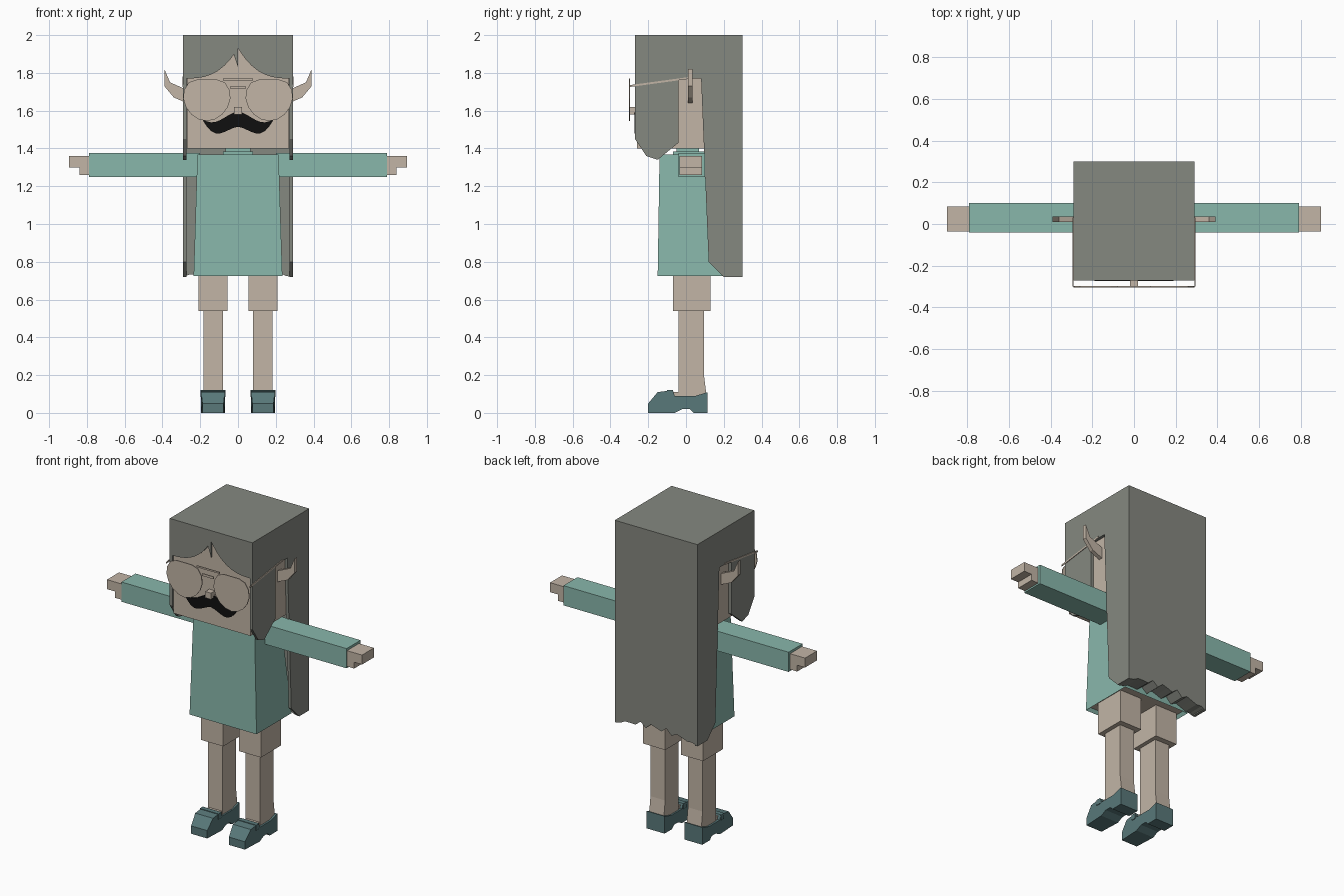
import bpy, bmesh
from math import sin, cos, pi
from mathutils import Vector

cube = bpy.data.objects.get("Cube")
if cube:
    bpy.data.objects.remove(cube, do_unlink=True)


def material(name, red, green, blue):
    mat = bpy.data.materials.new(name)
    mat.use_nodes = True
    mat.diffuse_color = (red, green, blue, 1)
    mat.node_tree.nodes["Principled BSDF"].inputs["Base Color"].default_value = mat.diffuse_color
    return mat


skin = material("warm beige", 0.54, 0.46, 0.38)
hair = material("ash grey", 0.235, 0.246, 0.216)
cloth = material("soft teal", 0.25, 0.475, 0.41)
leather = material("dark teal", 0.1, 0.19, 0.195)
black = material("black", 0.005, 0.005, 0.005)

# Shared landmarks of the figure
half_width = 0.29
front, back = -0.27, 0.3
crown, brow, chin, hem = 2, 1.77, 1.4, 0.72
temple_y = -0.04
nape_y = 0.2
glasses_y = -0.3


def finish(name, bm, *materials):
    bmesh.ops.recalc_face_normals(bm, faces=bm.faces)
    mesh = bpy.data.meshes.new(name)
    bm.to_mesh(mesh)
    bm.free()
    for mat in materials:
        mesh.materials.append(mat)
    obj = bpy.data.objects.new(name, mesh)
    bpy.context.collection.objects.link(obj)
    return obj


def prism(name, outline, axis, start, end, mat):
    """Extrude an outline along x (points are y, z) or along y (points are x, z)."""
    bm = bmesh.new()
    if axis == "x":
        corners = [(start, a, b) for a, b in outline]
        shift = Vector((end - start, 0, 0))
    else:
        corners = [(a, start, b) for a, b in outline]
        shift = Vector((0, end - start, 0))
    face = bm.faces.new([bm.verts.new(corner) for corner in corners])
    extruded = bmesh.ops.extrude_face_region(bm, geom=[face])["geom"]
    moved = [item for item in extruded if isinstance(item, bmesh.types.BMVert)]
    bmesh.ops.translate(bm, vec=shift, verts=moved)
    return finish(name, bm, mat)


def box(name, x, y, z, mat, side=1):
    outline = [(y[0], z[0]), (y[1], z[0]), (y[1], z[1]), (y[0], z[1])]
    return prism(name, outline, "x", side * x[0], side * x[1], mat)


def centred_box(name, width, y, z, mat):
    return box(name, (-width / 2, width / 2), y, z, mat)


def mirrored(outline, side):
    return [(side * a, b) for a, b in outline]


# Head and nose
centred_box("head", 0.54, (front + 0.01, nape_y), (chin, crown - 0.05), skin)
centred_box("nose", 0.04, (glasses_y, front + 0.01), (1.58, 1.62), skin)


# Moustache: a drooping stroke that thins toward raised tips
def whisker(step, edge):
    t = abs(step) / 8
    middle = 1.555 - 0.045 * sin(pi * t ** 1.5)
    return 0.19 * step / 8, middle + edge * 0.04 * (1 - t ** 3)


upper = [whisker(step, 1) for step in range(-8, 9)]
lower = [whisker(step, -1) for step in range(7, -8, -1)]
prism("moustache", upper + lower, "y", front - 0.002, front + 0.007, black)

# Hair: solid crown, fringe rising to a centre parting, ragged back
centred_box("hair_crown", 2 * half_width, (front, back), (crown - 0.06, crown), hair)
top_edge = [(half_width, crown), (-half_width, crown)]
steps = [step / 8 for step in range(-8, 9)]
parting = [(half_width * s, brow + 0.16 * (1 - abs(s)) ** 3) for s in steps]
prism("hair_fringe", top_edge + parting, "y", front, front + 0.02, hair)
prism("hair_lock", [(-0.03, 1.92), (0, 1.94), (0, 1.83)], "y", front, front + 0.02, hair)
ragged = [(half_width * s, hem + 0.04 * (1 - s * s) * (1 + sin(20 * s) / 2)) for s in steps]
prism("hair_back", top_edge + ragged, "y", nape_y, back, hair)

# Bars joining the lenses
glasses_depth = (glasses_y - 0.003, glasses_y + 0.003)
centred_box("glasses_top_bar", 0.16, glasses_depth, (brow - 0.01, brow), skin)
centred_box("glasses_bridge", 0.08, glasses_depth, (1.715, 1.73), skin)

# Outlines shared by left and right parts
curtain = [(front, crown), (back, crown), (back, hem), (nape_y, hem), (0.12, 0.8),
           (0.08, brow), (temple_y, brow), (temple_y, 1.43), (-0.15, 1.34),
           (-0.21, 1.36), (front, 1.45)]
ear = [(0.27, 1.64), (0.34, 1.67), (0.39, 1.73), (0.39, 1.82), (0.36, 1.75), (0.27, 1.71)]
shin = [(temple_y, 0.08), (0.11, 0.08), (0.095, 0.2), (0.095, 0.55), (temple_y, 0.55)]
foot = [(-0.08, 0.08), (0.1, 0.08), (0.02, 0.11), (-0.08, 0.11)]
shoe = [(-0.2, 0), (-0.2, 0.05), (-0.15, 0.11), (-0.07, 0.12), (-0.06, 0.09), (0.05, 0.09),
        (0.115, 0.11), (0.115, 0), (0.04, 0), (0.02, 0.02), (-0.02, 0.02), (-0.06, 0)]
arm_rod = [(half_width, 0)]

# Aviator lens: an oval, flat along the top and narrower below
lens = []
for step in range(16):
    angle = step * pi / 8
    reach = 0.125 * cos(angle) * (1 + 0.1 * sin(angle))
    lens.append((0.165 + reach, min(1.665 + 0.12 * sin(angle), brow - 0.005)))

for side, tag in ((1, "left"), (-1, "right")):
    # Side hair, glasses and pointed ear
    outer = side * half_width
    prism("hair_curtain_" + tag, curtain, "x", outer - side * 0.018, outer, hair)
    prism("lens_" + tag, mirrored(lens, side), "y", *glasses_depth, skin)
    arm = [(glasses_y, 1.725), (glasses_y, 1.735), (0.03, 1.78), (0.03, brow)]
    prism("glasses_arm_" + tag, arm, "x", outer, outer + side * 0.004, skin)
    prism("ear_" + tag, mirrored(ear, side), "y", 0.01, 0.035, skin)

    # Sleeve and mitten hand
    hand_depth = (-0.035, 0.085)
    box("sleeve_" + tag, (0.2, 0.79), (temple_y, 0.1), (1.25, 1.375), cloth, side)
    box("hand_" + tag, (0.78, 0.895), hand_depth, (1.3, 1.36), skin, side)
    box("lower_palm_" + tag, (0.78, 0.84), hand_depth, (1.26, 1.3), skin, side)

    # Leg
    box("thigh_" + tag, (0.055, 0.21), (-0.07, 0.13), (0.54, 0.76), skin, side)
    prism("shin_" + tag, shin, "x", side * 0.08, side * 0.183, skin)
    prism("foot_" + tag, foot, "x", side * 0.085, side * 0.178, skin)

    # Shoe with a slightly narrowed toe and a band across it
    shoe_obj = prism("shoe_" + tag, shoe, "x", side * 0.07, side * 0.195, leather)
    middle = side * 0.13
    for vert in shoe_obj.data.vertices:
        if vert.co.y < -0.18:
            vert.co.x = middle + (vert.co.x - middle) * 0.9
    box("shoe_band_" + tag, (0.067, 0.198), (-0.1, -0.07), (0.085, 0.12), leather, side)

# Tunic, widening to the hem, with a skin underside set into it
bm = bmesh.new()
bmesh.ops.create_cube(bm, size=2)
for vert in bm.verts:
    is_top, is_rear = vert.co.z > 0, vert.co.y > 0
    vert.co.x *= 0.215 if is_top else 0.235
    if is_rear:
        vert.co.y = 0.12 if is_top else nape_y
    else:
        vert.co.y = -0.14 if is_top else -0.15
    vert.co.z = 1.368 if is_top else hem + 0.005
bm.normal_update()
underside = min(bm.faces, key=lambda face: face.calc_center_median().z)
bmesh.ops.inset_region(bm, faces=[underside], thickness=0.02, depth=-0.02)
underside.material_index = 1
finish("tunic", bm, cloth, skin)

# Collar and neck band
centred_box("collar", 0.16, (-0.07, 0.1), (1.36, 1.385), cloth)
centred_box("neck_band", 0.13, (-0.05, 0.07), (1.38, chin), cloth)
